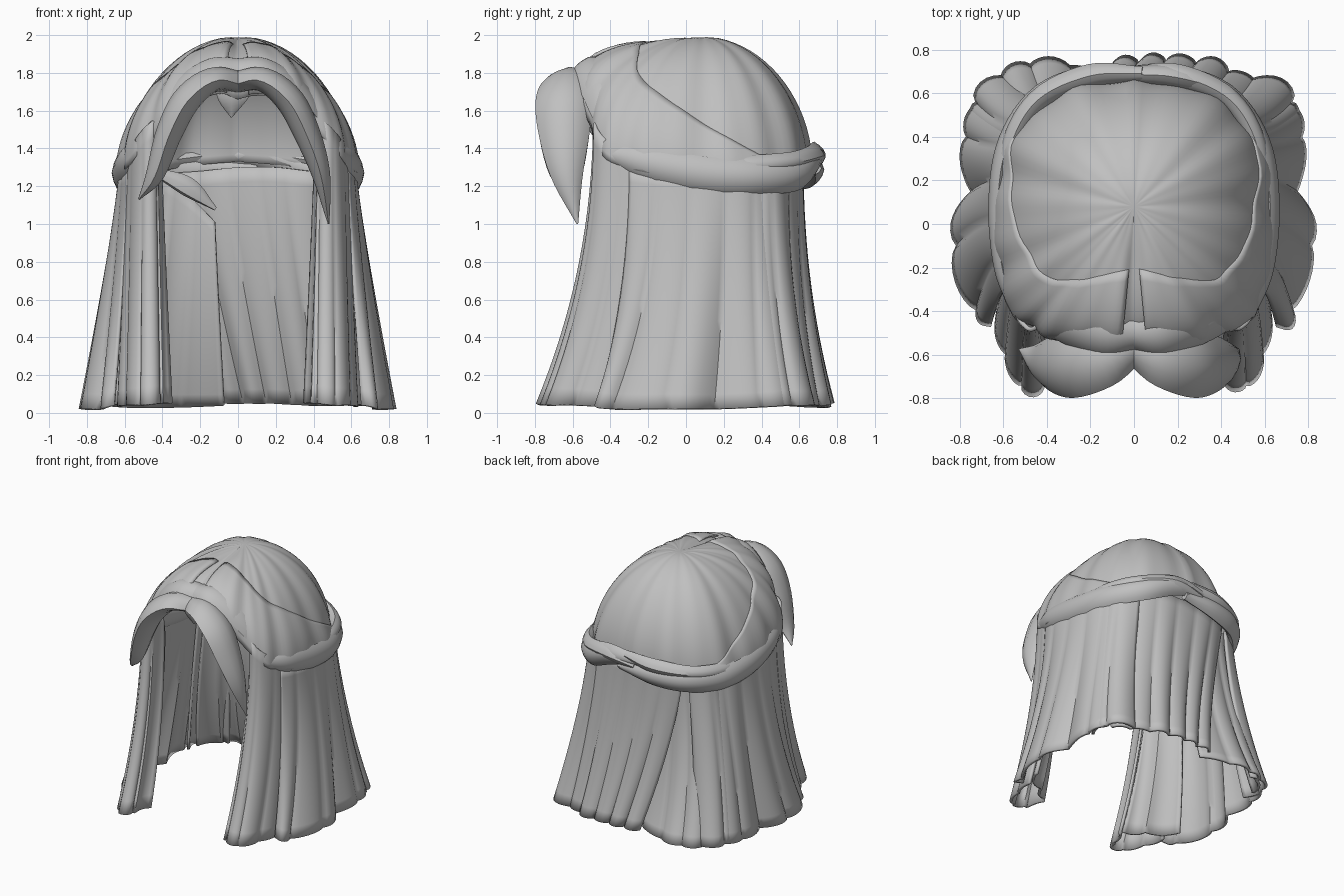
import bpy, bmesh, math, random
from mathutils import Vector as V

if "Cube" in bpy.data.objects:
    bpy.data.objects.remove(bpy.data.objects["Cube"])

random.seed(4)
hair = bpy.data.materials.new("hair_grey")
hair.diffuse_color = (0.53, 0.53, 0.53, 1)
hair.use_nodes = True
hair.node_tree.nodes["Principled BSDF"].inputs["Base Color"].default_value = hair.diffuse_color


def spline(pts, n):
    """Smooth curve through pts, sampled n+1 times."""
    p = [V(q) for q in pts]
    p = [2 * p[0] - p[1]] + p + [2 * p[-1] - p[-2]]
    out = []
    for i in range(n + 1):
        f = i / n * (len(pts) - 1)
        k = min(int(f), len(pts) - 2)
        t = f - k
        a, b, c, d = p[k:k + 4]
        out.append(0.5 * (2 * b + (c - a) * t + (2 * a - 5 * b + 4 * c - d) * t * t
                          + (3 * b - a - 3 * c + d) * t ** 3))
    return out


def grid_object(name, rows, wrap=False, caps=False, thick=0, angle=50):
    """Skin a list of point rows; optionally close around, cap and thicken."""
    bm = bmesh.new()
    vs = [[bm.verts.new(p) for p in r] for r in rows]
    n = len(rows[0])
    for a, b in zip(vs, vs[1:]):
        for j in range(n if wrap else n - 1):
            k = (j + 1) % n
            bm.faces.new((a[j], a[k], b[k], b[j]))
    if caps:
        bm.faces.new(vs[0])
        bm.faces.new(vs[-1])
    bmesh.ops.remove_doubles(bm, verts=bm.verts, dist=1e-5)
    bmesh.ops.recalc_face_normals(bm, faces=bm.faces)
    me = bpy.data.meshes.new(name)
    bm.to_mesh(me)
    bm.free()
    me.materials.append(hair)
    ob = bpy.data.objects.new(name, me)
    bpy.context.collection.objects.link(ob)
    if thick:
        m = ob.modifiers.new("thickness", 'SOLIDIFY')
        m.thickness = thick
        m.offset = 0
    bpy.ops.object.select_all(action='DESELECT')
    ob.select_set(True)
    bpy.context.view_layer.objects.active = ob
    bpy.ops.object.shade_smooth_by_angle(angle=math.radians(angle))
    return ob


def strand(name, path, wide, thin, axis, n=24, sides=12):
    """Sweep a lens-shaped section along a path; wide radius lies along axis."""
    c = spline(path, n)
    rw = spline([(w, h, 0) for w, h in zip(wide, thin)], n)
    rows = []
    for i, p in enumerate(c):
        t = (c[min(i + 1, n)] - c[max(i - 1, 0)]).normalized()
        w = V(axis)
        w = (w - t * w.dot(t)).normalized()
        h = t.cross(w)
        row = []
        for j in range(sides):
            a = 2 * math.pi * j / sides
            k = 1 + (0.08 if j % 3 == 0 else -0.04)
            row.append(p + w * math.cos(a) * max(rw[i].x, .004) * k
                       + h * math.sin(a) * max(rw[i].y, .004) * k)
        rows.append(row)
    return grid_object(name, rows, wrap=True, caps=True)


def panel(name, top, bottom, ridges, amp=0.022, thick=0.02):
    """Hanging curtain of hair flaring toward the hem, with broad uneven waves."""
    n, m = ridges * 8, 16
    a, b = spline(top, n), spline(bottom, n)
    ph = [random.uniform(.4, 1.4) for _ in range(ridges + 1)]
    rows = []
    for i in range(m + 1):
        t = i / m
        row = []
        for j in range(n + 1):
            p = a[j].copy()
            d = b[j] - p
            p += V((d.x * t ** 1.15, d.y * t ** 2.1, d.z * t))
            e = b[min(j + 1, n)] - b[max(j - 1, 0)]
            nr = V((e.y, -e.x, 0)).normalized()
            if nr.dot(V((p.x, p.y - .05, 0))) < 0:
                nr = -nr
            r = math.sin(math.pi * (j % 8) / 8) ** .8 * ph[j // 8] - .55
            row.append(p + nr * amp * r * (.2 + 1.3 * t))
        rows.append(row)
    return grid_object(name, rows, thick=thick)


# Rim of the skull cap, from front centre round the right side to the back
half = [(0, -.54, 1.69), (.22, -.53, 1.66), (.41, -.48, 1.48), (.54, -.38, 1.33),
        (.6, -.15, 1.27), (.605, .15, 1.22), (.53, .42, 1.24), (.31, .6, 1.3), (0, .66, 1.33)]
RIM = spline(half, 64)
CROWN = V((0, .08, 1.985))


def cap_point(s, u, t, off=0):
    """Point on the dome: u runs front to back, t from crown to rim, s is the side."""
    r = RIM[round(u * 64)].copy()
    a = t * math.pi / 2
    c = V((0, CROWN.y, r.z))
    power = .6 + .5 * min(1, u / .35)
    p = c + (r - c) * math.sin(a)
    p.z += (CROWN.z - r.z) * max(0, math.cos(a)) ** power
    ridge = .01 * math.sin(u * 36 + s + 1.5 * t) + .006 * math.sin(u * 67 + 2 * s)
    nrm = (p - V((0, .05, 1.4))).normalized()
    p += nrm * (ridge * t * (1 if 0 < u < 1 else 0) + off)
    # parting groove from the forehead over the crown
    p.z -= .03 * math.exp(-(p.x / .045) ** 2) * min(1, max(0, (.15 - p.y) * 3))
    p.x *= s
    return p


# Skull cap, full ring built from both halves
rows = []
for i in range(21):
    t = i / 20
    rows.append([cap_point(1, j / 64, t) for j in range(65)]
                + [cap_point(-1, j / 64, t) for j in range(63, 0, -1)])
grid_object("skull_cap", rows, wrap=True, thick=.015)

# Small peak of hair over the forehead
strand("widow_peak", [(-.03, -.53, 1.72), (-.035, -.52, 1.65), (-.035, -.5, 1.565)],
       (.1, .07, .004), (.02, .02, .004), (1, 0, 0), n=8, sides=8)

for s, side in ((1, "right"), (-1, "left")):
    def mir(pts):
        return [(s * x, y, z) for x, y, z in pts]

    # Layer swept from the parting back to the band
    rows = []
    for j in range(2, 53):
        u = j / 64
        t0 = .3 + .68 * (u / .82) ** 1.6
        rows.append([cap_point(s, u, t0 + (1 - t0) * k / 12,
                               .028 * math.sin(math.pi * (.08 + .6 * k / 12))) for k in range(13)])
    grid_object("swept_layer_" + side, rows, thick=.012)

    # Long lock framing the face
    tip = (.48, -.575, 1.0) if s > 0 else (.525, -.575, 1.13)
    strand("face_lock_" + side,
           mir([(-.02, -.55, 1.75), (.13, -.62, 1.765), (.27, -.645, 1.66), (.365, -.645, 1.48),
                (.44, -.63, 1.26), tip]),
           (.07, .115, .14, .125, .08, .004), (.05, .06, .07, .065, .045, .004), (0, 1, .1))
    # Flatter lock lying on the hairline above it
    strand("brow_strand_" + side,
           mir([(-.01, -.5, 1.835), (.14, -.5, 1.83), (.31, -.45, 1.72), (.45, -.37, 1.55),
                (.55, -.24, 1.39)]),
           (.07, .1, .1, .09, .03), (.04, .045, .045, .035, .015), (0, 1, .3))
    # Twisted band wrapping round to the back; the two ends cross
    dz = .035 * s
    strand("band_" + side,
           mir([(.53, -.4, 1.37), (.605, -.2, 1.32), (.625, .1, 1.265), (.575, .38, 1.25),
                (.42, .59, 1.27), (.18, .675, 1.32 + dz), (-.1, .685, 1.33 + dz)]),
           (.05, .075, .085, .085, .085, .075, .03), (.03, .035, .04, .045, .05, .05, .03),
           (0, 0, 1), n=36)
    strand("band_twist_" + side,
           mir([(.59, .1, 1.32), (.565, .36, 1.31), (.44, .57, 1.33), (.2, .68, 1.36),
                (-.04, .69, 1.36 - dz)]),
           (.02, .05, .05, .055, .03), (.02, .04, .045, .05, .03), (0, 0, 1))

    # Front curtain beside the face
    panel("front_curtain_" + side,
          mir([(.42, -.34, 1.5), (.44, -.46, 1.55), (.5, -.47, 1.5), (.56, -.36, 1.4), (.58, -.22, 1.3)]),
          mir([(.37, -.58, .05), (.41, -.74, .05), (.52, -.75, .04), (.6, -.6, .04), (.64, -.42, .03)]),
          4)
    # Inner lining that gives the front curtain its depth
    panel("front_lining_" + side,
          mir([(.43, -.35, 1.4), (.47, -.26, 1.3), (.55, -.15, 1.28)]),
          mir([(.38, -.58, .06), (.5, -.47, .05), (.68, -.3, .04)]), 2)
    # Side curtain
    panel("side_curtain_" + side,
          mir([(.575, -.3, 1.3), (.615, -.12, 1.28), (.615, .12, 1.26), (.585, .32, 1.27), (.5, .46, 1.28)]),
          mir([(.67, -.48, .04), (.74, -.4, .02), (.83, -.1, .02), (.765, .15, .02),
               (.785, .4, .03), (.74, .56, .04)]), 5, amp=.028)
    # Overlapping lock at the rear corner
    panel("rear_corner_" + side,
          mir([(.56, .3, 1.25), (.53, .45, 1.25), (.4, .54, 1.25)]),
          mir([(.73, .38, .05), (.74, .57, .04), (.55, .68, .04)]), 2, amp=.03)

# Broad back curtain and a separate one beside it, leaving a notch under the band
panel("back_curtain",
      [(.52, .42, 1.27), (.38, .54, 1.28), (.2, .6, 1.3), (0, .61, 1.3), (-.2, .6, 1.28), (-.36, .55, 1.27)],
      [(.68, .56, .05), (.55, .66, .04), (.38, .73, .04), (.2, .76, .05), (.05, .75, .05), (-.1, .74, .05)], 6)
panel("back_left_curtain",
      [(-.54, .36, 1.28), (-.42, .48, 1.26), (-.27, .51, 1.16), (-.12, .5, 1.01)],
      [(-.72, .5, .04), (-.58, .7, .03), (-.36, .75, .03), (-.07, .66, .04)], 4)
# Loose twisted wisp inside the left back
strand("loose_wisp", [(-.4, .44, 1.26), (-.26, .46, 1.19), (-.12, .48, 1.08)],
       (.03, .05, .01), (.02, .03, .01), (0, 0, 1), n=10, sides=8)
